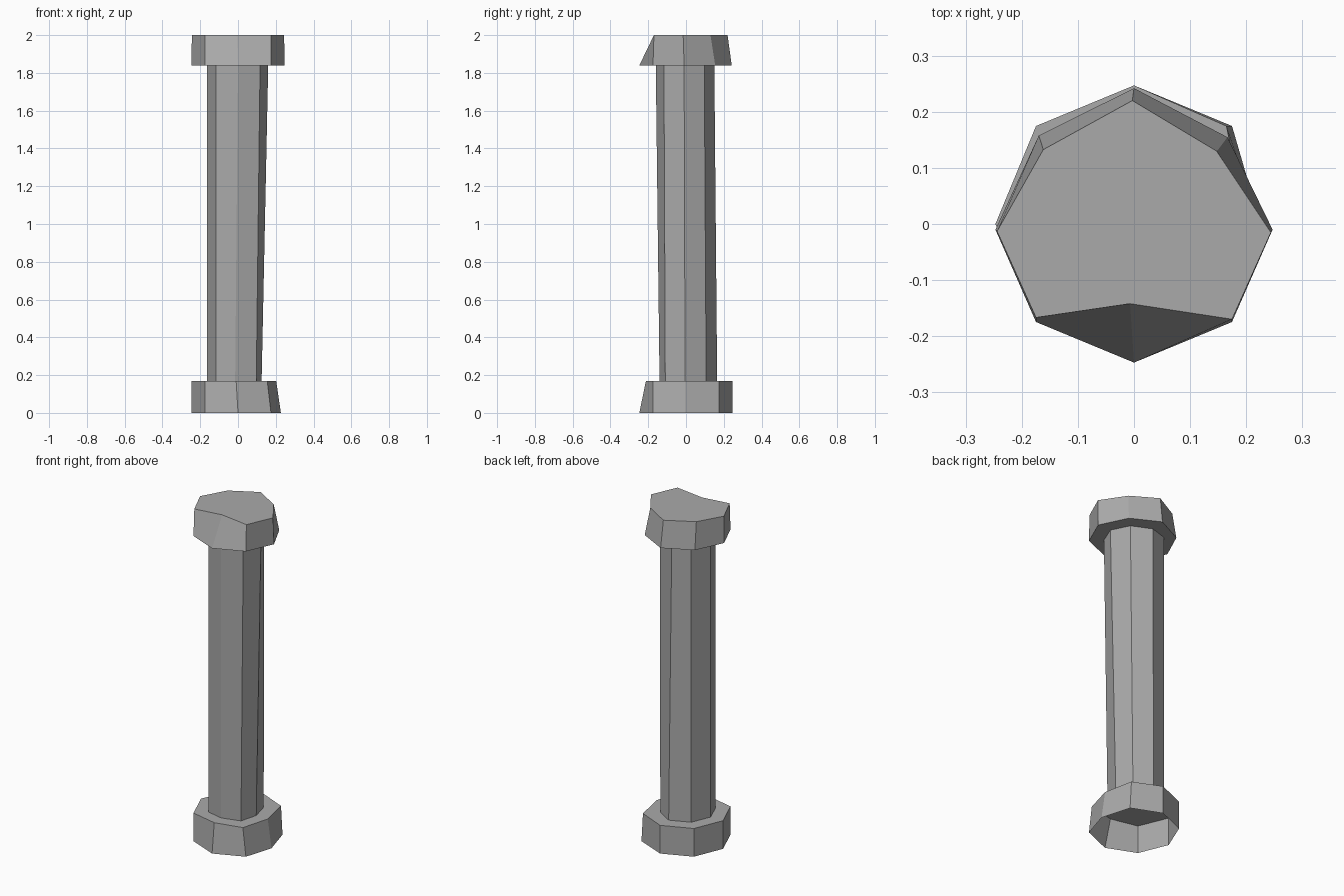
import bpy
import bmesh
from math import cos, sin, tau

default_cube = bpy.data.objects.get("Cube")
if default_cube:
    bpy.data.objects.remove(default_cube, do_unlink=True)

# One plain stone colour
stone = bpy.data.materials.new("stone grey")
stone.use_nodes = True
colour = (0.4, 0.4, 0.4, 1)
stone.diffuse_color = colour
stone.node_tree.nodes["Principled BSDF"].inputs["Base Color"].default_value = colour

# Corner numbers of an octagon, counted anticlockwise from +x
RIGHT, BACK_RIGHT, BACK, BACK_LEFT, LEFT, FRONT_LEFT, FRONT, FRONT_RIGHT = range(8)


def chipped_ring(bm, radius, z, chips):
    """Octagon ring whose chipped corners are nudged in x and y."""
    ring = []
    for corner in range(8):
        angle = tau * corner / 8
        dx, dy = chips.get(corner, (0, 0))
        ring.append(bm.verts.new((radius * cos(angle) + dx,
                                  radius * sin(angle) + dy, z)))
    return ring


def drum(name, radius, bottom, top, bottom_chips, top_chips, floor=True):
    """Eight-sided block between two chipped rings."""
    bm = bmesh.new()
    low = chipped_ring(bm, radius, bottom, bottom_chips)
    high = chipped_ring(bm, radius, top, top_chips)
    for i in range(8):
        j = (i + 1) % 8
        bm.faces.new((low[i], low[j], high[j], high[i]))
    bm.faces.new(high)
    if floor:
        bm.faces.new(low[::-1])
    mesh = bpy.data.meshes.new(name)
    bm.to_mesh(mesh)
    bm.free()
    mesh.materials.append(stone)
    obj = bpy.data.objects.new(name, mesh)
    bpy.context.collection.objects.link(obj)
    return obj


# Base block, hollow underneath
drum("base", 0.247, 0, 0.17,
     {RIGHT: (-0.02, -0.005)},
     {RIGHT: (-0.045, -0.005), BACK_RIGHT: (-0.01, 0),
      FRONT: (-0.01, 0.035), FRONT_RIGHT: (-0.02, 0)},
     floor=False)

# Slightly worn shaft
drum("shaft", 0.165, 0.17, 1.84,
     {RIGHT: (-0.04, -0.005), BACK_RIGHT: (-0.02, -0.01),
      FRONT: (-0.015, 0.025), FRONT_RIGHT: (-0.02, 0.007)},
     {RIGHT: (-0.005, -0.01), BACK_RIGHT: (-0.01, -0.02),
      BACK: (-0.01, -0.015), FRONT: (0, 0.005)})

# Capital with a large chip at the front
drum("capital", 0.247, 1.84, 2,
     {RIGHT: (0, -0.01), BACK_RIGHT: (-0.008, -0.02), BACK: (0, -0.005),
      BACK_LEFT: (0.005, -0.017), LEFT: (0, -0.01)},
     {RIGHT: (-0.003, -0.015), BACK_RIGHT: (-0.027, -0.045),
      BACK: (-0.003, -0.027), BACK_LEFT: (0.013, -0.042),
      LEFT: (0.003, -0.013), FRONT_LEFT: (0, 0.008),
      FRONT: (-0.007, 0.105), FRONT_RIGHT: (0, 0.005)})
